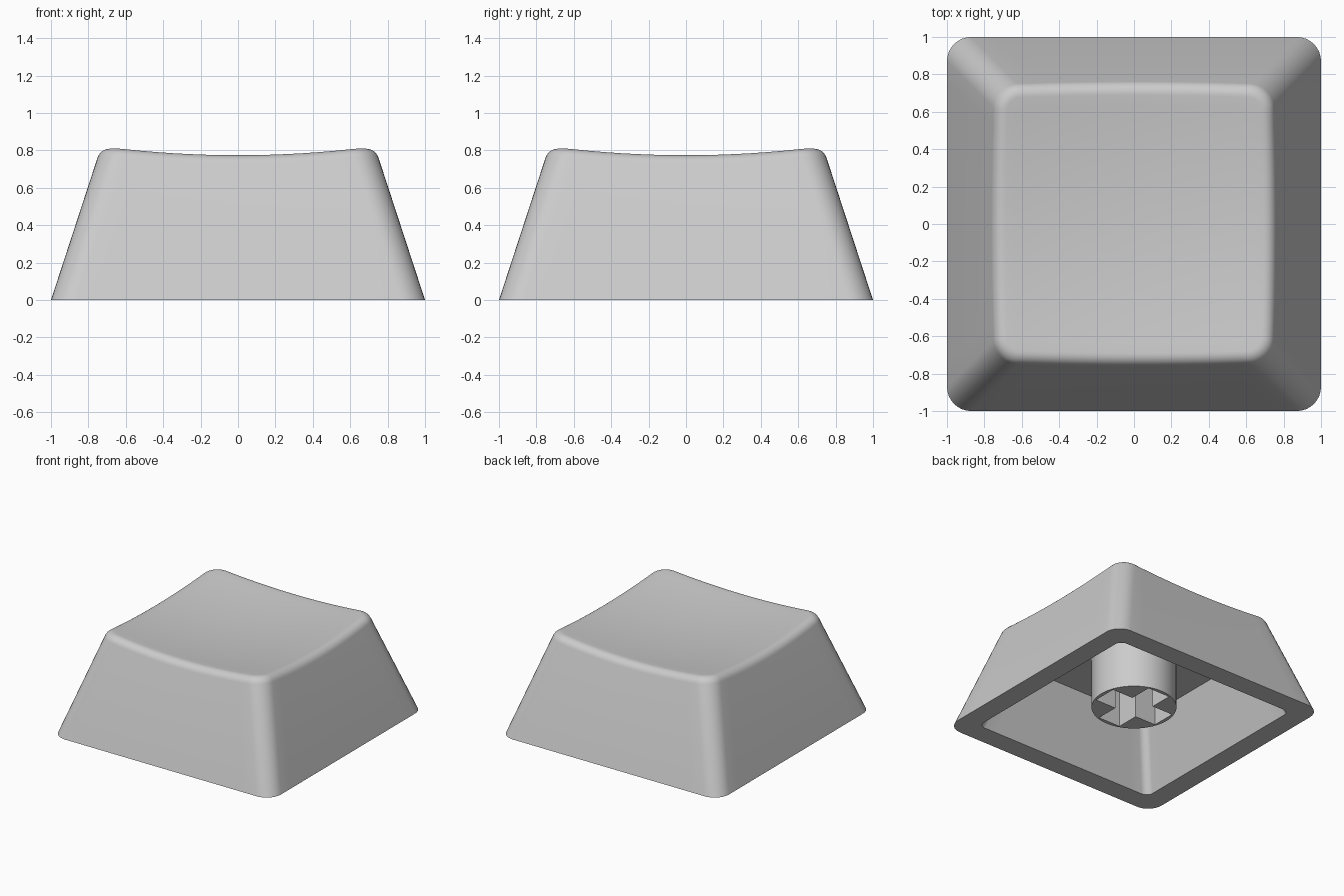
import bpy, bmesh, math
from mathutils import Vector

if "Cube" in bpy.data.objects:
    bpy.data.objects.remove(bpy.data.objects["Cube"])

grey = bpy.data.materials.new("light grey plastic")
grey.diffuse_color = (0.6, 0.6, 0.6, 1)
grey.use_nodes = True
grey.node_tree.nodes["Principled BSDF"].inputs["Base Color"].default_value = grey.diffuse_color

TAPER = 0.327          # inward lean of the walls per unit height
FILLET = 0.08          # rounding of the top rim
CORNER, SIDE = 8, 14   # segments per corner and per straight side


def make_object(name, bm, angle=35):
    bmesh.ops.recalc_face_normals(bm, faces=bm.faces)
    mesh = bpy.data.meshes.new(name)
    bm.to_mesh(mesh)
    bm.free()
    mesh.materials.append(grey)
    ob = bpy.data.objects.new(name, mesh)
    bpy.context.collection.objects.link(ob)
    bpy.ops.object.select_all(action='DESELECT')
    ob.select_set(True)
    bpy.context.view_layer.objects.active = ob
    bpy.ops.object.shade_smooth_by_angle(angle=math.radians(angle))
    return ob


def outline_point(i, h, r):
    """Point i of a rounded square with half-width h and corner radius r."""
    quarter, j = divmod(i, CORNER + SIDE)
    c = h - r
    if j <= CORNER:
        a = math.pi / 2 * j / CORNER
        x, y = c + r * math.cos(a), c + r * math.sin(a)
    else:
        x, y = c - 2 * c * (j - CORNER) / SIDE, h
    for _ in range(quarter):
        x, y = -y, x
    return x, y


COUNT = 4 * (CORNER + SIDE)


def dish(x, y):
    return 0.73 + 0.092 * (x * x + y * y)


def rim_point(i, inset, drop):
    """Point below the dished top by drop, inside the leaning wall by inset."""
    z = 0.78
    for _ in range(8):
        x, y = outline_point(i, 1 - TAPER * z - inset, 0.13 - inset)
        z = dish(x, y) - drop
    return Vector((x, y, z))


# Cap shell: cavity, bottom edge, walls, rounded rim and dished top
bm = bmesh.new()
rings = []


def add_ring(points):
    rings.append([bm.verts.new(p) for p in points])


def flat_ring(h, r, z):
    add_ring([(*outline_point(i, h, r), z) for i in range(COUNT)])


flat_ring(0.65, 0.06, 0.53)
flat_ring(0.83, 0.06, 0.0)
flat_ring(1.0, 0.13, 0.0)
lean = math.atan(TAPER)
for k in range(8):
    t = (math.pi / 2 - lean) * (1 - k / 7)
    inset = FILLET * (1 / math.cos(lean) - math.sin(t) - TAPER * math.cos(t))
    drop = FILLET * (1 - math.cos(t))
    add_ring([rim_point(i, inset, drop) for i in range(COUNT)])
edge = [v.co.copy() for v in rings[-1]]
for f in (0.92, 0.8, 0.65, 0.5, 0.35, 0.2, 0.08):
    add_ring([(p.x * f, p.y * f, dish(p.x * f, p.y * f)) for p in edge])
for a, b in zip(rings, rings[1:]):
    for i in range(COUNT):
        j = (i + 1) % COUNT
        bm.faces.new((a[i], a[j], b[j], b[i]))
bm.faces.new(rings[0])
centre = bm.verts.new((0, 0, dish(0, 0)))
for i in range(COUNT):
    bm.faces.new((rings[-1][i], rings[-1][(i + 1) % COUNT], centre))
make_object("cap_shell", bm)


def prism(points, z0, z1):
    """Straight prism over a closed outline."""
    bm = bmesh.new()
    face = bm.faces.new([bm.verts.new((x, y, z0)) for x, y in points])
    top = bmesh.ops.extrude_face_region(bm, geom=[face], use_keep_orig=True)
    verts = [g for g in top["geom"] if isinstance(g, bmesh.types.BMVert)]
    bmesh.ops.translate(bm, verts=verts, vec=(0, 0, z1 - z0))
    return bm


# Stem under the cap with a cross-shaped socket
circle = [(0.32 * math.cos(math.tau * i / 64), 0.32 * math.sin(math.tau * i / 64))
          for i in range(64)]
stem = make_object("stem", prism(circle, 0.1, 0.55))

L, W = 0.29, 0.1
cross = []
for q in range(4):
    for x, y in ((L, -W), (L, W), (W, W)):
        for _ in range(q):
            x, y = -y, x
        cross.append((x, y))
cutter = make_object("socket_cutter", prism(cross, 0.0, 0.5))
cutter.hide_render = True
cutter.hide_viewport = True

cut = stem.modifiers.new("socket", 'BOOLEAN')
cut.operation = 'DIFFERENCE'
cut.solver = 'EXACT'
cut.object = cutter
# Apply the socket cut, keeping the cylinder wall smooth and the edges crisp
bpy.ops.object.select_all(action='DESELECT')
stem.select_set(True)
bpy.context.view_layer.objects.active = stem
bpy.ops.object.modifier_apply(modifier=cut.name)
bpy.ops.object.shade_smooth_by_angle(angle=math.radians(35))
bpy.data.objects.remove(cutter)
